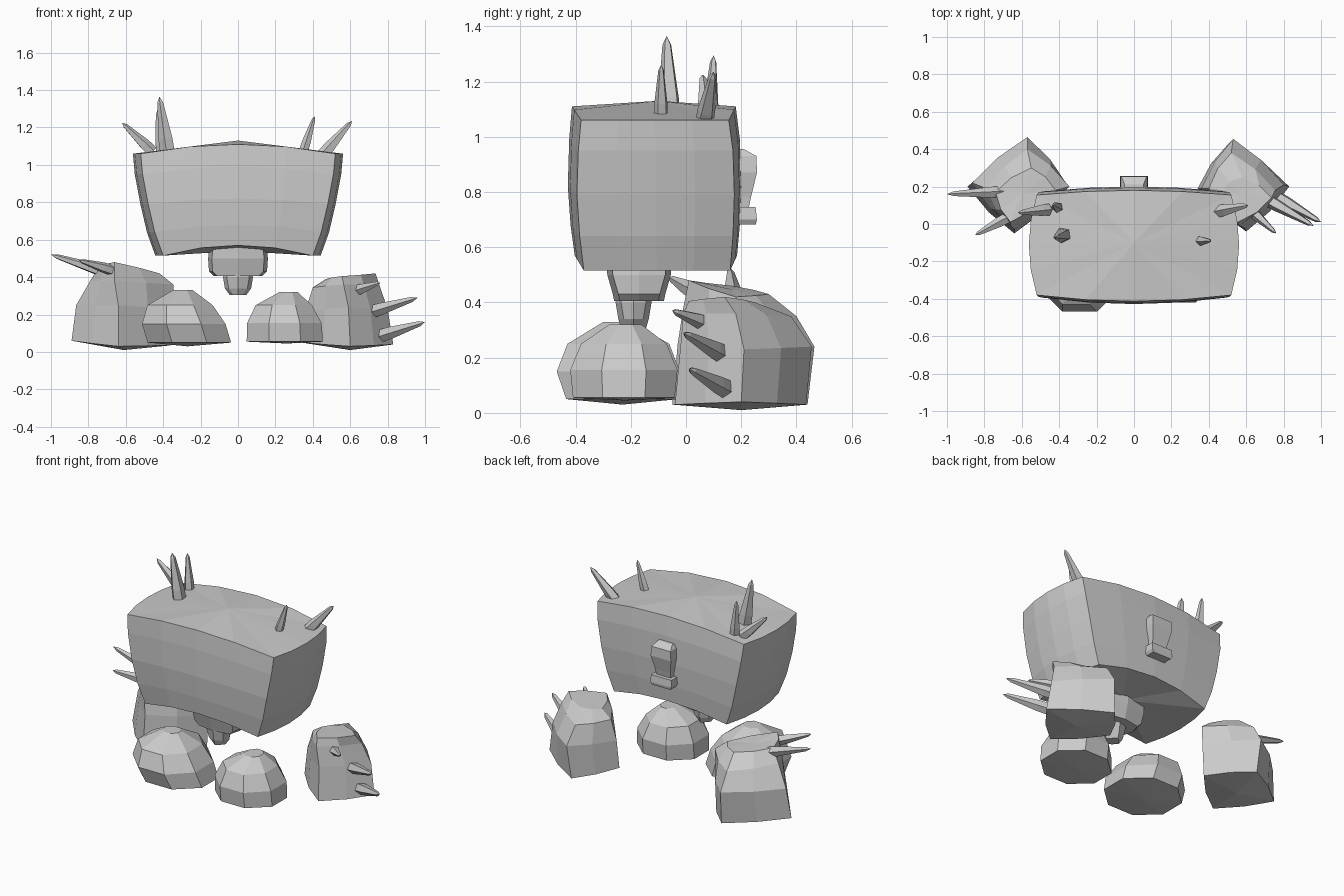
import bpy, bmesh, math
from mathutils import Vector

if "Cube" in bpy.data.objects:
    bpy.data.objects.remove(bpy.data.objects["Cube"])


def loft(name, rings, bottom=None, top=None):
    """Skin equal-length rings; close each end with a fan to a point (or the ring centre)."""
    bm = bmesh.new()
    vs = [[bm.verts.new(p) for p in r] for r in rings]
    n = len(rings[0])
    for a, b in zip(vs, vs[1:]):
        for i in range(n):
            j = (i + 1) % n
            bm.faces.new((a[i], a[j], b[j], b[i]))
    for ring, pt in ((vs[0], bottom), (vs[-1], top)):
        c = bm.verts.new(pt or sum((v.co for v in ring), Vector()) / n)
        for i in range(n):
            bm.faces.new((ring[i], ring[(i + 1) % n], c))
    bmesh.ops.recalc_face_normals(bm, faces=bm.faces)
    me = bpy.data.meshes.new(name)
    bm.to_mesh(me)
    bm.free()
    ob = bpy.data.objects.new(name, me)
    bpy.context.collection.objects.link(ob)
    return ob


def bulged_quad(corners, bulges, seg):
    """Ring through four corners, each edge bowed by an (x, y, z) offset."""
    ring = []
    for i in range(4):
        a, b = Vector(corners[i]), Vector(corners[(i + 1) % 4])
        for k in range(seg):
            t = k / seg
            ring.append(a.lerp(b, t) + Vector(bulges[i]) * 4 * t * (1 - t))
    return ring


def rect(hx, y0, y1, z):
    return [(-hx, y0, z), (hx, y0, z), (hx, y1, z), (-hx, y1, z)]


def spike(name, base, tip, r, sides=5):
    base, tip = Vector(base), Vector(tip)
    d = tip - base
    u = d.orthogonal().normalized()
    v = d.normalized().cross(u)
    rings = []
    for t, s in ((-0.15, 1.0), (0.15, 0.95), (0.88, 0.4)):
        rings.append([base + d * t + (u * math.cos(a) + v * math.sin(a)) * r * s
                      for a in (2 * math.pi * i / sides for i in range(sides))])
    return loft(name, rings, top=tip)


# body: wide tapered block with bowed sides and arched top and bottom
body = []
for hx, y0, y1, z, arch in ((.40, -.37, .16, .515, .055), (.445, -.385, .17, .64, .04),
                            (.48, -.395, .175, .79, .03), (.51, -.39, .17, .95, .04),
                            (.52, -.38, .155, 1.06, .05)):
    body.append(bulged_quad(rect(hx, y0, y1, z),
                            ((0, -.033, arch), (.042, 0, 0), (0, .025, arch), (-.042, 0, 0)), 4))
loft("body", body, bottom=(0, -.1, .54), top=(0, -.1, 1.13))


# stacked stubs under the body
def stub(name, levels, cy):
    loft(name, [bulged_quad(rect(x, cy - y, cy + y, z),
                            ((0, -.02, 0), (.02, 0, 0), (0, .02, 0), (-.02, 0, 0)), 2)
                for x, y, z in levels])


stub("upper_stub", [(.11, .07, .405), (.135, .075, .43), (.14, .095, .50), (.13, .10, .58)], -.17)
stub("lower_stub", [(.025, .025, .305), (.05, .035, .34), (.06, .045, .40), (.05, .04, .43)], -.19)

# back knob: tapered block with a small ledge below
loft("back_knob", [rect(.05, .17, .225, .73), rect(.055, .17, .235, .78),
                   rect(.072, .17, .257, .87), rect(.068, .17, .255, .93),
                   rect(.05, .17, .21, .955)])
loft("back_ledge", [rect(.065, .19, .253, .683), rect(.075, .185, .257, .70),
                    rect(.072, .19, .252, .745)])


# feet: faceted domes
def foot(name, levels, bottom):
    rings = []
    for cx, cy, z, rx, ry in levels:
        rings.append([(cx + rx * 1.05 * math.cos(a), cy + ry * 1.05 * math.sin(a), z)
                      for a in (math.pi / 8 + math.pi / 4 * i for i in range(8))])
    loft(name, rings, bottom=bottom)


foot("left_foot", [(-.26, -.23, .05, .23, .21), (-.29, -.245, .15, .23, .23),
                   (-.31, -.245, .25, .18, .19), (-.295, -.25, .33, .055, .05)], (-.27, -.23, .03))
foot("right_foot", [(.25, -.225, .055, .21, .19), (.248, -.225, .155, .205, .20),
                    (.245, -.225, .25, .155, .16), (.27, -.22, .32, .05, .06)], (.26, -.22, .045))


# hands: blocks standing corner-on; corners run outward-west, south, east, north
def hand(name, levels, bottom):
    b = .012
    bows = ((-b, -b, 0), (b, -b, 0), (b, b, 0), (-b, b, 0))
    loft(name, [bulged_quad(c, bows, 2) for c in levels], bottom=bottom)


hand("left_hand", [
    [(-.89, .20, .06), (-.64, -.05, .03), (-.36, .20, .035), (-.56, .44, .03)],
    [(-.865, .22, .25), (-.64, -.03, .25), (-.35, .20, .23), (-.57, .465, .24)],
    [(-.79, .19, .38), (-.66, -.01, .38), (-.345, .20, .36), (-.57, .40, .35)],
    [(-.74, .17, .46), (-.66, .01, .48), (-.42, .18, .42), (-.55, .30, .43)]], (-.61, .2, .01))
hand("right_hand", [
    [(.34, .19, .05), (.60, -.04, .03), (.83, .20, .04), (.51, .435, .03)],
    [(.36, .19, .22), (.59, -.02, .24), (.80, .21, .23), (.53, .455, .24)],
    [(.40, .19, .345), (.565, -.01, .36), (.755, .18, .36), (.52, .38, .35)],
    [(.47, .18, .39), (.555, .01, .405), (.735, .14, .42), (.58, .25, .40)]], (.6, .2, .01))

# spikes on the head and hands: base, tip, radius
SPIKES = {
    "left_head_spike": [((-.38, -.06, 1.10), (-.42, -.07, 1.365), .042),
                        ((-.41, .09, 1.09), (-.43, .10, 1.295), .03),
                        ((-.48, .075, 1.09), (-.62, .06, 1.225), .033)],
    "right_head_spike": [((.36, -.09, 1.10), (.41, -.09, 1.26), .026),
                         ((.47, .07, 1.07), (.61, .10, 1.235), .035)],
    "left_hand_spike": [((-.72, .17, .43), (-1.0, .16, .52), .033),
                        ((-.70, .02, .445), (-.85, -.06, .49), .03)],
    "right_hand_spike": [((.64, .06, .33), (.76, -.05, .37), .03),
                         ((.73, .12, .22), (.96, -.01, .29), .036),
                         ((.79, .13, .095), (1.0, .01, .16), .036)],
}
for name, items in SPIKES.items():
    for i, (base, tip, r) in enumerate(items, 1):
        spike(f"{name}_{i}", base, tip, r)
